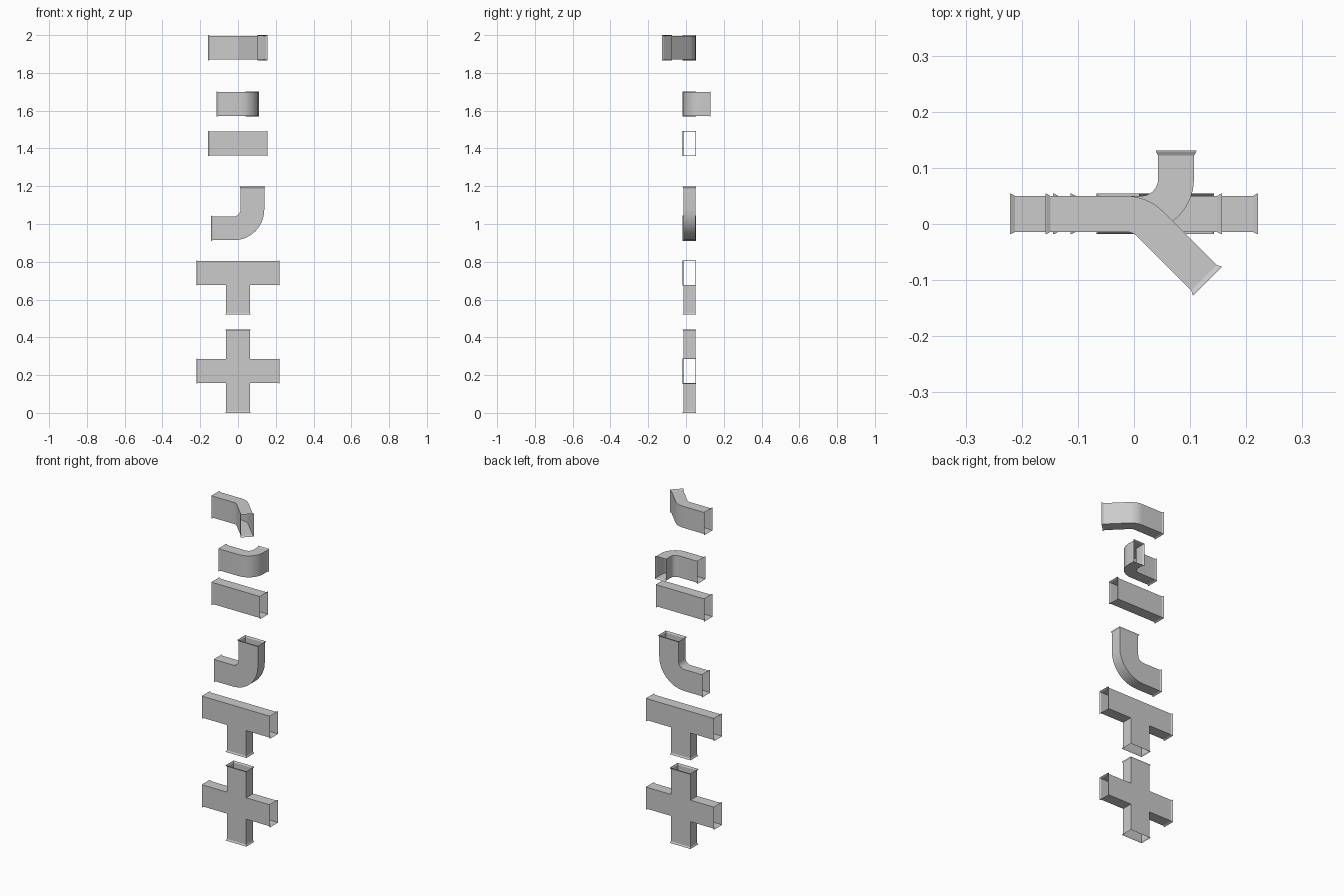
import bpy, bmesh
from math import sin, cos, tan, pi, radians

if "Cube" in bpy.data.objects:
    bpy.data.objects.remove(bpy.data.objects["Cube"])

WIDE, THIN = 0.063, 0.032      # half sizes of the duct section
LIP, LIP_LEN, RIM = 0.004, 0.009, 0.002
YC = 0.018                     # duct axis in y


def upright(u, v, w):          # part bends in the xz plane
    return (u, YC + w, v)


def flat(z):                   # part bends in the xy plane
    return lambda u, v, w: (u, v, z + w)


def tube(bm, rings, hp, hn, place):
    """Skin rectangular rings; each ring is (u, v, heading, extra size)."""
    loops = []
    for u, v, t, g in rings:
        a, b = hp + g, hn + g
        loops.append([bm.verts.new(place(u - sin(t) * s * a, v + cos(t) * s * a, k * b))
                      for s, k in ((1, 1), (-1, 1), (-1, -1), (1, -1))])
    for p, q in zip(loops, loops[1:]):
        for i in range(4):
            j = (i + 1) % 4
            bm.faces.new((p[i], p[j], q[j], q[i]))


def lip(u, v, t):
    """Flared end, ordered from the opening inwards; t points out of the duct."""
    return [(u - cos(t) * d, v - sin(t) * d, t, g)
            for d, g in ((0, LIP), (RIM, LIP), (LIP_LEN, 0))]


def finish(bm, name):
    bmesh.ops.remove_doubles(bm, verts=bm.verts, dist=1e-5)
    bmesh.ops.recalc_face_normals(bm, faces=bm.faces)
    me = bpy.data.meshes.new(name)
    bm.to_mesh(me)
    bm.free()
    ob = bpy.data.objects.new(name, me)
    bpy.context.collection.objects.link(ob)
    bpy.ops.object.select_all(action='DESELECT')
    ob.select_set(True)
    bpy.context.view_layer.objects.active = ob
    bpy.ops.object.shade_smooth_by_angle(angle=radians(20))


def elbow(name, corner, a, b, turn, inner, hp, hn, place, steps=8):
    """Duct running along +u for a, then turning by an angle and running for b."""
    cu, cv = corner
    sgn = 1 if turn > 0 else -1
    r = inner + hp
    start = cu - r * tan(abs(turn) / 2)
    rings = [(u, v, 0, g) for u, v, _, g in lip(cu - a, cv, pi)]
    for i in range(steps + 1):
        t = abs(turn) * i / steps
        rings.append((start + r * sin(t), cv + sgn * r * (1 - cos(t)), sgn * t, 0))
    rings += lip(cu + b * cos(turn), cv + b * sin(turn), turn)[::-1]
    bm = bmesh.new()
    tube(bm, rings, hp, hn, place)
    finish(bm, name)


def junction(name, z, arm, headings):
    """Open arms around a centre box; sides without an arm are closed."""
    bm = bmesh.new()
    for q in range(4):
        t = q * pi / 2
        if q in headings:
            rings = [(cos(t) * WIDE, z + sin(t) * WIDE, t, 0)]
            rings += lip(cos(t) * arm, z + sin(t) * arm, t)[::-1]
            tube(bm, rings, WIDE, THIN, upright)
        else:
            bm.faces.new([bm.verts.new(upright(
                (cos(t) - sin(t) * s) * WIDE, z + (sin(t) + cos(t) * s) * WIDE, k * THIN))
                for s, k in ((1, 1), (-1, 1), (-1, -1), (1, -1))])
    for k in (1, -1):
        bm.faces.new([bm.verts.new(upright(su * WIDE, z + sv * WIDE, k * THIN))
                      for su, sv in ((1, 1), (-1, 1), (-1, -1), (1, -1))])
    finish(bm, name)


# Cross and tee junctions
junction("cross_duct", 0.221, 0.221, (0, 1, 2, 3))
junction("tee_duct", 0.741, 0.221, (0, 2, 3))

# Vertical elbow
elbow("vertical_elbow", (0.076, 0.977), 0.220, 0.221, pi / 2, 0.035, WIDE, THIN, upright)

# Straight duct
bm = bmesh.new()
left = [(u, v, 0, g) for u, v, _, g in lip(-0.158, 1.426, pi)]
tube(bm, left + lip(0.157, 1.426, 0)[::-1], WIDE, THIN, upright)
finish(bm, "straight_duct")

# Horizontal elbows, 90 and 45 degrees
elbow("horizontal_elbow", (0.075, YC), 0.188, 0.113, pi / 2, 0.03, THIN, WIDE, flat(1.635))
elbow("angled_elbow", (0.011, YC), 0.169, 0.170, -pi / 4, 0.03, THIN, WIDE, flat(1.933))
